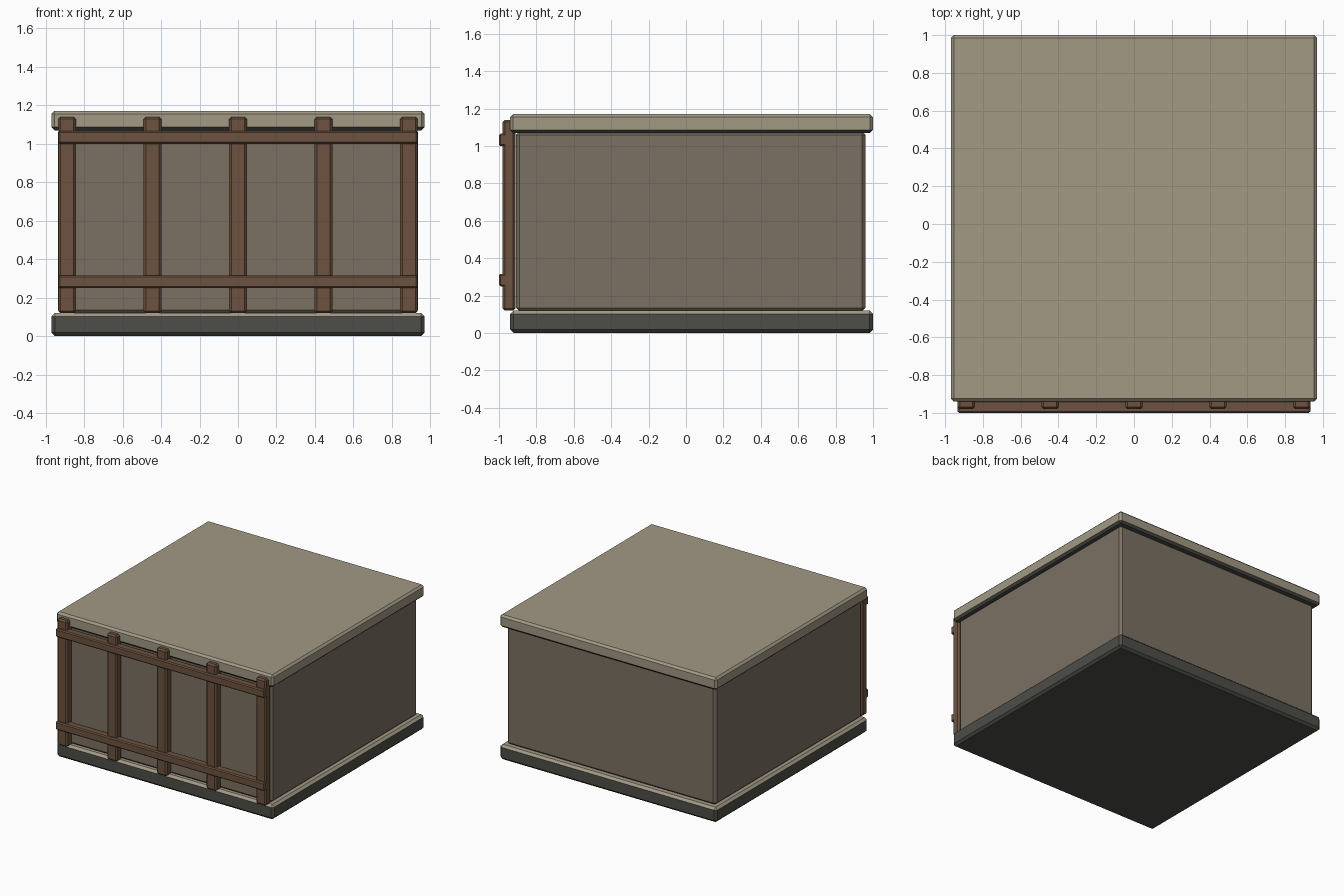
import bpy
import bmesh
from mathutils import Vector

if "Cube" in bpy.data.objects:
    bpy.data.objects.remove(bpy.data.objects["Cube"])


def material(name, rgb):
    m = bpy.data.materials.new(name)
    m.diffuse_color = (*rgb, 1)
    m.use_nodes = True
    m.node_tree.nodes["Principled BSDF"].inputs["Base Color"].default_value = m.diffuse_color
    return m


STONE = material("pale_stone", (0.36, 0.32, 0.235))
WALL = material("wall_plaster", (0.20, 0.165, 0.125))
DARK = material("dark_base", (0.075, 0.075, 0.065))
WOOD = material("brown_wood", (0.15, 0.085, 0.05))


def box(name, lo, hi, bevel, side, top=None, bottom=None):
    """Chamfered box between two corners, with optional top and bottom colours."""
    lo, hi = Vector(lo), Vector(hi)
    mid, size = (lo + hi) / 2, hi - lo
    bm = bmesh.new()
    bmesh.ops.create_cube(bm, size=1)
    bmesh.ops.scale(bm, vec=size, verts=bm.verts)
    bmesh.ops.bevel(bm, geom=bm.edges[:], offset=bevel, segments=1,
                    affect='EDGES', profile=0.5)
    bm.normal_update()
    for f in bm.faces:
        if f.normal.z > 0.3:
            f.material_index = 1
        elif f.normal.z < -0.3:
            f.material_index = 2
    me = bpy.data.meshes.new(name)
    bm.to_mesh(me)
    bm.free()
    for m in (side, top or side, bottom or side):
        me.materials.append(m)
    ob = bpy.data.objects.new(name, me)
    ob.location = mid
    bpy.context.collection.objects.link(ob)
    return ob


# Plinth, main block and overhanging roof slab
box("base_slab", (-0.97, -0.94, 0), (0.97, 1.0, 0.12), 0.018, DARK, top=STONE)
box("main_block", (-0.935, -0.91, 0.115), (0.935, 0.96, 1.08), 0.02, WALL)
box("roof_slab", (-0.97, -0.94, 1.07), (0.97, 1.0, 1.17), 0.016, STONE, bottom=DARK)

# Wooden lattice on the front: five posts and two rails
for i in range(5):
    x = (i - 2) * 0.444
    box(f"front_post_{i + 1}", (x - 0.046, -0.98, 0.12), (x + 0.046, -0.912, 1.14),
        0.012, WOOD)
for name, z in (("lower_rail", 0.25), ("upper_rail", 1.0)):
    box(name, (-0.934, -1.0, z), (0.934, -0.935, z + 0.066), 0.008, WOOD)
